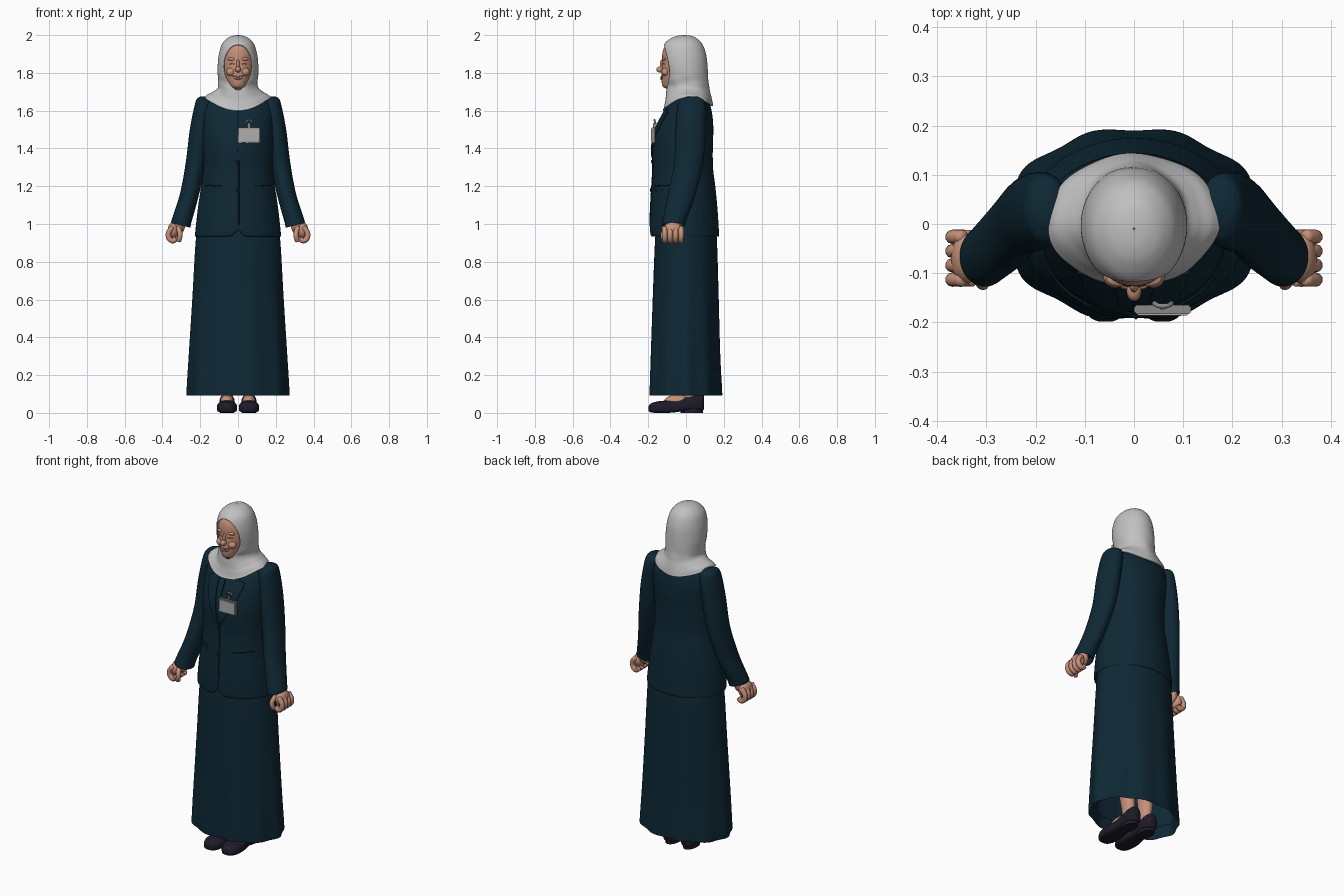
import bpy, bmesh, math
from math import sin, cos, pi, sqrt
from mathutils import Vector
from mathutils.bvhtree import BVHTree

if "Cube" in bpy.data.objects:
    bpy.data.objects.remove(bpy.data.objects["Cube"])


def material(name, r, g, b):
    m = bpy.data.materials.new(name)
    m.diffuse_color = (r, g, b, 1)
    m.use_nodes = True
    m.node_tree.nodes["Principled BSDF"].inputs["Base Color"].default_value = m.diffuse_color
    return m


SUIT = material("navy suit", .0045, .021, .035)
SEAM = material("dark seam", .002, .010, .017)
SCARF = material("grey scarf", .53, .53, .53)
SKIN = material("skin", .56, .28, .19)
LIPS = material("lips", .38, .15, .11)
TEETH = material("teeth", .65, .48, .42)
SHOE = material("dark shoe", .013, .011, .021)
BADGE = material("badge grey", .42, .42, .41)
METAL = material("clip grey", .25, .25, .25)


def finish(name, bm, mat, angle=50):
    bmesh.ops.remove_doubles(bm, verts=bm.verts, dist=.0002)
    bmesh.ops.recalc_face_normals(bm, faces=bm.faces)
    me = bpy.data.meshes.new(name)
    bm.to_mesh(me)
    bm.free()
    me.materials.append(mat)
    for p in me.polygons:
        p.use_smooth = True
    me.set_sharp_from_angle(angle=math.radians(angle))
    ob = bpy.data.objects.new(name, me)
    bpy.context.collection.objects.link(ob)
    return ob


def skin(name, rings, mat, closed=True, caps=True, angle=50):
    """Bridge a list of equal-length point rings."""
    bm = bmesh.new()
    vs = [[bm.verts.new(p) for p in r] for r in rings]
    n = len(vs[0])
    for a, b in zip(vs, vs[1:]):
        for i in range(n if closed else n - 1):
            j = (i + 1) % n
            bm.faces.new((a[i], a[j], b[j], b[i]))
    if caps:
        bm.faces.new(vs[0])
        bm.faces.new(vs[-1])
    return finish(name, bm, mat, angle)


def spline(rows, k=6):
    """Catmull-Rom interpolation of key rows."""
    out = []
    for i in range(len(rows) - 1):
        a, b, c, d = (rows[min(max(i + q, 0), len(rows) - 1)] for q in (-1, 0, 1, 2))
        for s in range(k):
            t = s / k
            out.append([.5 * (2 * q + (r - p) * t + (2 * p - 5 * q + 4 * r - s4) * t * t
                        + (3 * q - p - 3 * r + s4) * t ** 3) for p, q, r, s4 in zip(a, b, c, d)])
    return out + [list(rows[-1])]


def oval(z, cx, rx, yf, yb, n=64, gap=0, fold=None, lift=None):
    """Horizontal oval starting at the front (-y), optionally open by gap radians."""
    pts = []
    for i in range(n):
        t = gap + (2 * pi - 2 * gap) * i / (n - 1 if fold == "open" or gap is None else n)
        pts.append(oval_point(z, cx, rx, yf, yb, t, fold, lift))
    return pts


def oval_point(z, cx, rx, yf, yb, t, fold=None, lift=None):
    f = 1 + (fold(t, z) if fold else 0)
    x = cx + rx * f * sin(t)
    y = (yf + yb) / 2 - (yb - yf) / 2 * f * cos(t)
    return (x, y, z + (lift(t, z, x) if lift else 0))


def ellipsoid(name, c, r, mat):
    bm = bmesh.new()
    bmesh.ops.create_uvsphere(bm, u_segments=24, v_segments=14, radius=1)
    for v in bm.verts:
        v.co = Vector([c[i] + v.co[i] * r[i] for i in range(3)])
    return finish(name, bm, mat, 180)


def tube(name, pts, r, mat, k=5, n=10):
    path = [Vector(p) for p in spline(pts, k)]
    rings = []
    for i, p in enumerate(path):
        d = (path[min(i + 1, len(path) - 1)] - path[max(i - 1, 0)]).normalized()
        u = d.cross(Vector((.3, .9, .2))).normalized()
        w = d.cross(u)
        e = r * (.6 if i in (0, len(path) - 1) else 1)
        rings.append([p + e * (u * cos(a) + w * sin(a)) for a in (2 * pi * q / n for q in range(n))])
    return skin(name, rings, mat)


def box(name, c, size, mat):
    bm = bmesh.new()
    bmesh.ops.create_cube(bm, size=1)
    for v in bm.verts:
        v.co = Vector([c[i] + v.co[i] * size[i] for i in range(3)])
    bmesh.ops.bevel(bm, geom=bm.edges[:], offset=.003, segments=2, affect='EDGES')
    return finish(name, bm, mat, 40)


# skirt: flared, folds growing towards the hem, turned in at the bottom
def pleat(t, z):
    return -.022 * cos(10 * t) * max(0, (.95 - z) / .85)


skirt = [(1.0, 0, .2, -.15, .15), (.93, 0, .222, -.163, .163), (.6, 0, .24, -.178, .175),
         (.3, 0, .257, -.189, .184), (.11, 0, .267, -.195, .194), (.105, 0, .263, -.192, .19),
         (.16, 0, .255, -.183, .182)]
skin("skirt", [oval(*r, n=120, fold=pleat) for r in spline(skirt)], SUIT, caps=False)


# jacket body with cutaway front hem
def notch(t, z, x):
    return .035 * math.exp(-(x / .022) ** 2) * max(0, 1 - (z - .935) / .12) if cos(t) > 0 else 0


body = [(.955, 0, .212, -.165, .16), (.935, 0, .227, -.188, .174), (1.0, 0, .222, -.191, .172),
        (1.1, 0, .21, -.187, .165), (1.2, 0, .195, -.182, .155), (1.3, 0, .184, -.176, .143),
        (1.42, 0, .188, -.179, .142), (1.5, 0, .19, -.163, .145), (1.58, 0, .192, -.125, .139),
        (1.64, 0, .18, -.085, .124), (1.672, 0, .135, -.045, .1), (1.70, 0, .07, -.03, .07)]
jacket = skin("jacket", [oval(*r, n=96, lift=notch) for r in spline(body)], SUIT)
tree = BVHTree.FromPolygons([v.co[:] for v in jacket.data.vertices],
                            [p.vertices[:] for p in jacket.data.polygons])


def on_jacket(x, z, off):
    hit = tree.ray_cast(Vector((x, -1, z)), Vector((0, 1, 0)))[0]
    return (x, (hit.y if hit else -.1) - off, z)


def patch(name, left, right, mat, off=.006, n=8):
    """Cloth plate between two (x, z) edges, laid on the jacket front."""
    rows = []
    for a, b in zip(spline(left), spline(right)):
        line = [(a[0] + (b[0] - a[0]) * i / n, a[1] + (b[1] - a[1]) * i / n) for i in range(n + 1)]
        rows.append([on_jacket(x, z, off) for x, z in line] + [on_jacket(x, z, -.004) for x, z in line[::-1]])
    return skin(name, rows, mat, angle=40)


for s, side in ((1, "left"), (-1, "right")):
    patch(side + "_lapel", [(.045 * s, 1.62), (.03 * s, 1.5), (.002 * s, 1.35)],
          [(.115 * s, 1.59), (.085 * s, 1.49), (.012 * s, 1.35)], SUIT)
    patch(side + "_pocket_flap", [(.09 * s, 1.2), (.09 * s, 1.175)], [(.17 * s, 1.205), (.17 * s, 1.18)], SUIT, .004)
    tube(side + "_pocket_seam", [on_jacket(x * s, 1.2 + (x - .09) * .06, .003) for x in (.085, .12, .15, .175)],
         .003, SEAM)
tube("front_seam", [on_jacket(.004, z, 0) for z in (1.35, 1.25, 1.15, 1.05, .99)], .003, SEAM)
tube("blouse_seam", [on_jacket(0, z, 0) for z in (1.6, 1.5, 1.38)], .003, SEAM)
for z in (1.33, 1.18):
    ellipsoid("button", on_jacket(0, z, .003), (.01, .005, .01), SEAM)

# sleeves, hands, legs and shoes, built once per side
arm = [(1.676, .175, .012, .02, .05), (1.668, .178, .034, -.01, .075), (1.635, .18, .048, -.043, .102),
       (1.5, .2, .055, -.055, .105), (1.33, .223, .053, -.062, .092), (1.17, .254, .051, -.093, .055),
       (1.03, .295, .051, -.122, .005), (.995, .303, .051, -.127, -.004), (1.0, .303, .045, -.12, -.01),
       (1.03, .298, .04, -.11, -.015)]
leg = [(.05, .058, .03, -.01, .07), (.12, .058, .032, -.02, .065), (.3, .07, .045, -.04, .07),
       (.55, .08, .05, -.05, .06)]
shoe = [(-.198, .014, .012, .034), (-.188, .033, .003, .048), (-.155, .05, 0, .06), (-.1, .053, 0, .066),
        (-.05, .047, .004, .07), (0, .042, .012, .085), (.05, .04, .014, .102), (.085, .032, .014, .104),
        (.096, .015, .02, .095)]


def flip(pts, s):
    return [(p[0] * s, p[1], p[2]) for p in pts]


for s, side in ((1, "left"), (-1, "right")):
    cuff = lambda t, z, x: .25 * (x - .303) * max(0, min(1, (1.15 - z) / .15))
    skin(side + "_sleeve", [flip(oval(*r, n=40, lift=cuff), s) for r in spline(arm)], SUIT)
    ellipsoid(side + "_wrist", (.312 * s, -.066, .995), (.032, .043, .05), SKIN)
    ellipsoid(side + "_palm", (.342 * s, -.07, .965), (.03, .052, .046), SKIN)
    for i in range(4):
        y = -.113 + .029 * i
        tube(side + "_finger", flip([(.345, y, .985), (.367, y, .955), (.366, y, .927), (.346, y, .911),
                                     (.325, y, .925)], s), .0145, SKIN)
    tube(side + "_thumb", flip([(.318, -.095, .985), (.308, -.118, .955), (.308, -.12, .93), (.316, -.11, .908)], s),
         .0135, SKIN)
    skin(side + "_leg", [flip(oval(*r, n=28), s) for r in spline(leg)], SKIN)
    ellipsoid(side + "_instep", (.058 * s, -.045, .062), (.036, .07, .034), SKIN)
    rings = []
    for y, w, z0, z1 in spline(shoe, 4):
        ring = []
        for q in range(28):
            a = 2 * pi * q / 28
            c, d = cos(a), sin(a)
            up = d if d > 0 else -abs(d) ** .35
            ring.append((s * (.058 + w * math.copysign(abs(c) ** .8, c)), y, (z0 + z1) / 2 + up * (z1 - z0) / 2))
        rings.append(ring)
    skin(side + "_shoe", rings, SHOE)
    skin(side + "_heel", [flip(oval(z, .058, .036, -.03, .09, n=28), s) for z in (0, .04)], SHOE)

# head, with the face showing through the scarf opening
head = [(1.712, 0, .025, -.09, .0), (1.722, 0, .042, -.115, .03), (1.735, 0, .054, -.126, .05),
        (1.77, 0, .07, -.13, .06), (1.81, 0, .08, -.129, .06), (1.86, 0, .086, -.127, .06),
        (1.91, 0, .082, -.124, .06), (1.945, 0, .068, -.108, .05), (1.97, 0, .04, -.07, .02)]
skin("face", [oval(*r, n=48) for r in spline(head)], SKIN)
ellipsoid("nose", (0, -.136, 1.818), (.015, .021, .016), SKIN)
ellipsoid("nose_bridge", (0, -.127, 1.842), (.009, .012, .03), SKIN)
for s in (1, -1):
    ellipsoid("cheek", (.038 * s, -.108, 1.805), (.024, .022, .022), SKIN)
    ellipsoid("brow", (.032 * s, -.113, 1.873), (.024, .014, .009), SKIN)
    tube("eyelid", [((.032 + d) * s, -.124 + abs(d + .014) * .35, 1.849 - d * d * 18) for d in (-.014, 0, .014)],
         .003, LIPS)
tube("teeth", [(x, -.1305 + x * x * 7, 1.772 + x * x * 13) for x in (-.025, -.012, 0, .012, .025)], .005, TEETH)
for name, dz in (("upper_lip", .0065), ("lower_lip", -.007)):
    tube(name, [(x, -.1315 + x * x * 8, 1.772 + dz + x * x * (13 - dz * 700)) for x in (-.029, -.014, 0, .014, .029)],
         .0035, LIPS)


# scarf: hood and shoulder drape in one, left open around the face
def swag(t, z):
    k = max(0, min(1, (1.80 - z) / .07))
    return k * (.028 * sin(95 * z + 3 * cos(t) + 1.5 * sin(t)) * (.5 + .5 * cos(t)) + .012 * sin(7 * t + 25 * z))


def hem(t, z, x):
    return -max(0, min(1, (1.73 - z) / .06)) * (.07 if cos(t) > 0 else .045) * cos(t) ** 2


hood = [(2.0, 0, .002, -.012, -.008), (1.995, 0, .032, -.05, .032), (1.98, 0, .061, -.085, .06),
        (1.95, 0, .086, -.117, .088), (1.9, 0, .101, -.13, .106), (1.85, 0, .107, -.129, .113),
        (1.8, 0, .108, -.118, .116), (1.75, 0, .104, -.109, .119), (1.72, 0, .108, -.105, .124),
        (1.70, 0, .133, -.106, .132), (1.685, 0, .16, -.116, .138), (1.67, 0, .174, -.128, .143)]
rings = []
for z, cx, rx, yf, yb in spline(hood, 10):
    w = .077 * sqrt(max(0, 1 - (abs(z - 1.835) / .115) ** 2))
    g = math.asin(min(.95, w / rx))
    rings.append([oval_point(z, cx, rx, yf, yb, g + (2 * pi - 2 * g) * i / 80, swag, hem) for i in range(81)])
scarf = skin("scarf", rings, SCARF, closed=False, caps=False, angle=70)
thick = scarf.modifiers.new("thickness", 'SOLIDIFY')
thick.thickness = .006

# name badge with clip
box("badge", (.058, -.174, 1.47), (.115, .018, .08), METAL)
box("badge_card", (.058, -.1825, 1.47), (.107, .007, .072), BADGE)
box("badge_strap", (.058, -.168, 1.52), (.016, .012, .03), METAL)
tube("badge_clip", [(.04, -.16, 1.53), (.05, -.166, 1.548), (.068, -.166, 1.548), (.078, -.16, 1.53)], .005, METAL)
